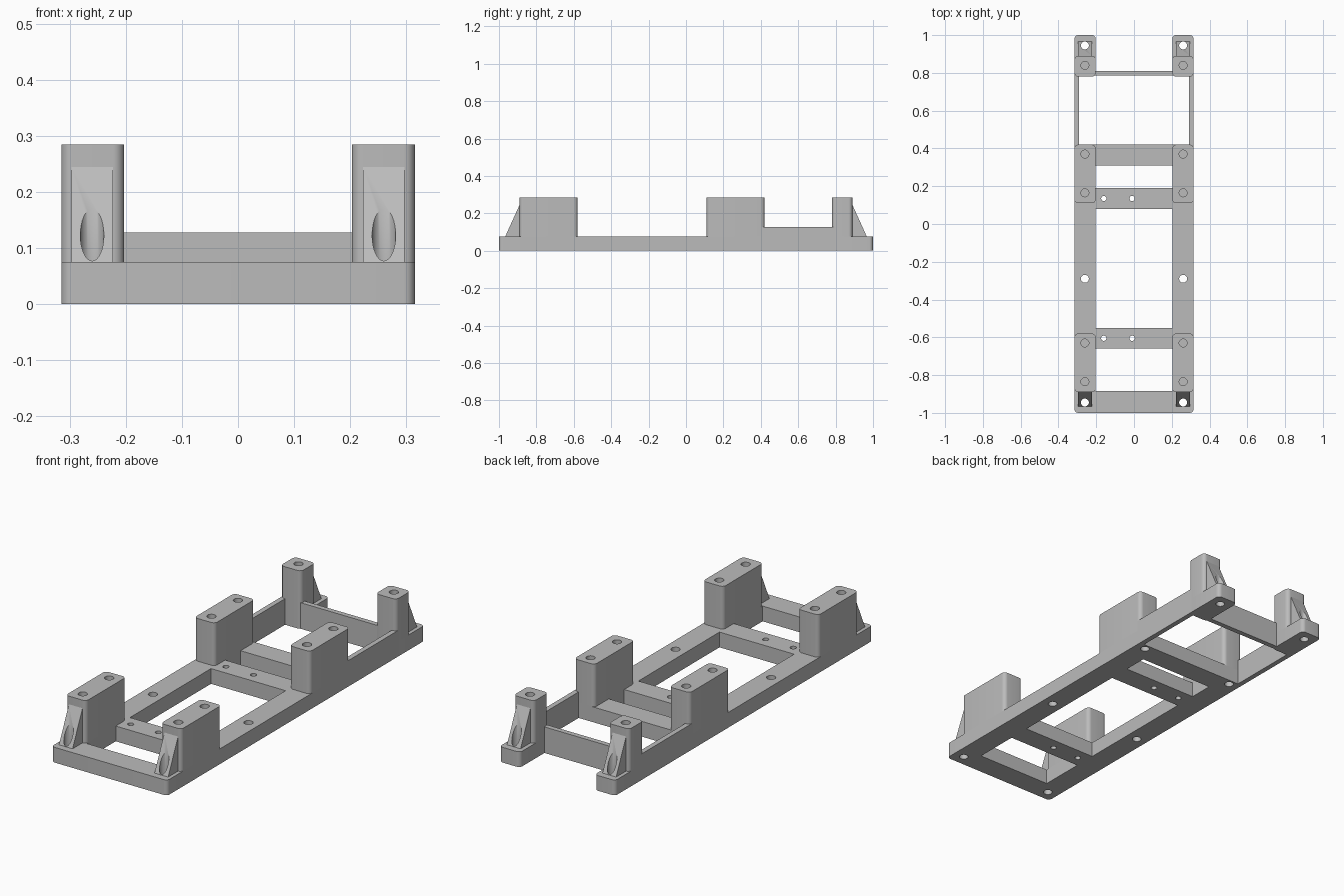
import bpy, bmesh, math

if "Cube" in bpy.data.objects:
    bpy.data.objects.remove(bpy.data.objects["Cube"])

grey = bpy.data.materials.new("plain grey")
grey.diffuse_color = (0.5, 0.5, 0.5, 1)
grey.use_nodes = True
grey.node_tree.nodes["Principled BSDF"].inputs["Base Color"].default_value = grey.diffuse_color
parts = []


def make_object(name, bm):
    bmesh.ops.recalc_face_normals(bm, faces=bm.faces)
    mesh = bpy.data.meshes.new(name)
    bm.to_mesh(mesh)
    bm.free()
    ob = bpy.data.objects.new(name, mesh)
    bpy.context.collection.objects.link(ob)
    mesh.materials.append(grey)
    return ob


def extrude(name, pts, offset):
    """Closed profile of 3D points pushed along offset."""
    bm = bmesh.new()
    face = bm.faces.new([bm.verts.new(p) for p in pts])
    res = bmesh.ops.extrude_face_region(bm, geom=[face])
    verts = [g for g in res["geom"] if isinstance(g, bmesh.types.BMVert)]
    bmesh.ops.translate(bm, verts=verts, vec=offset)
    return make_object(name, bm)


def block(name, x, y, z, r=(0, 0, 0, 0)):
    """Box with rounded vertical corners: front left, front right, back right, back left."""
    x0, x1 = sorted(x)
    y0, y1 = sorted(y)
    corners = [(x0, y0, 1, 1), (x1, y0, -1, 1), (x1, y1, -1, -1), (x0, y1, 1, -1)]
    pts = []
    for i, (cx, cy, dx, dy) in enumerate(corners):
        if r[i] == 0:
            pts.append((cx, cy, z[0]))
            continue
        for k in range(9):
            a = math.pi * (1 + i / 2 + k / 16)
            pts.append((cx + r[i] * (dx + math.cos(a)),
                        cy + r[i] * (dy + math.sin(a)), z[0]))
    ob = extrude(name, pts, (0, 0, z[1] - z[0]))
    parts.append(ob)
    return ob


IN, OUT, BASE, TOP, R = 0.203, 0.315, 0.075, 0.285, 0.02
ALL = (R, R, R, R)

# Cross bars of the base
block("front_bar", (-OUT, OUT), (-1, -0.885), (0, BASE), (R, R, 0, 0))
for name, y in (("front_cross_bar", (-0.66, -0.55)),
                ("middle_cross_bar", (0.08, 0.19)),
                ("rear_cross_bar", (0.31, 0.42))):
    block(name, (-IN, IN), y, (0, BASE))
block("back_thin_wall", (-0.21, 0.21), (0.785, 0.81), (0, 0.128))

for side, s in (("left", -1), ("right", 1)):
    x = (s * IN, s * OUT)
    # Rail, thin side wall and back foot
    block(side + "_rail", x, (-0.885, 0.42), (0, BASE))
    block(side + "_thin_wall", (s * 0.29, s * OUT), (0.42, 0.80), (0, 0.128))
    block(side + "_wall_end", (s * 0.29, s * OUT), (0.40, 0.42), (BASE, 0.128))
    block(side + "_back_foot", x, (0.78, 1), (0, BASE), ALL)
    # Posts
    for name, y in (("front_post", (-0.89, -0.58)), ("middle_post", (0.11, 0.42)),
                    ("back_post", (0.78, 0.89))):
        block(side + "_" + name, x, y, (BASE, TOP), ALL)
    # Sloped gussets at both ends
    for end, e in (("front", -1), ("back", 1)):
        xa = s * 0.26 - 0.037
        pts = [(xa, e * 0.88, BASE), (xa, e * 0.967, BASE),
               (xa, e * 0.89, 0.245), (xa, e * 0.88, 0.245)]
        parts.append(extrude(f"{side}_{end}_gusset", pts, (0.074, 0, 0)))

# Hole cutters: x, y, radius, bottom, top
holes = []
for s in (-1, 1):
    holes += [(s * 0.26, y, 0.021, -0.1, 0.5) for y in (-0.945, -0.29, 0.945)]
    holes += [(s * 0.26, y, 0.021, 0.13, 0.4) for y in (-0.835, -0.63, 0.165, 0.37, 0.84)]
    holes.append((s * 0.26, 0.39, 0.021, -0.1, 0.1))
for x in (-0.16, -0.01):
    holes += [(x, y, 0.014, -0.1, 0.2) for y in (-0.605, 0.135)]

bm = bmesh.new()
for x, y, r, z0, z1 in holes:
    res = bmesh.ops.create_cone(bm, cap_ends=True, segments=32,
                                radius1=r, radius2=r, depth=z1 - z0)
    bmesh.ops.translate(bm, verts=res["verts"], vec=(x, y, (z0 + z1) / 2))
cutter = make_object("hole_cutter", bm)
cutter.hide_render = True

# Drill the holes and bake the result
for ob in parts:
    mod = ob.modifiers.new("holes", 'BOOLEAN')
    mod.operation = 'DIFFERENCE'
    mod.solver = 'EXACT'
    mod.object = cutter
deps = bpy.context.evaluated_depsgraph_get()
baked = [bpy.data.meshes.new_from_object(ob.evaluated_get(deps)) for ob in parts]
for ob, mesh in zip(parts, baked):
    ob.modifiers.clear()
    ob.data = mesh
bpy.data.objects.remove(cutter)

# Smooth the rounded corners, keep the edges sharp
for ob in parts:
    ob.select_set(True)
bpy.context.view_layer.objects.active = parts[0]
bpy.ops.object.shade_smooth_by_angle(angle=math.radians(30))
